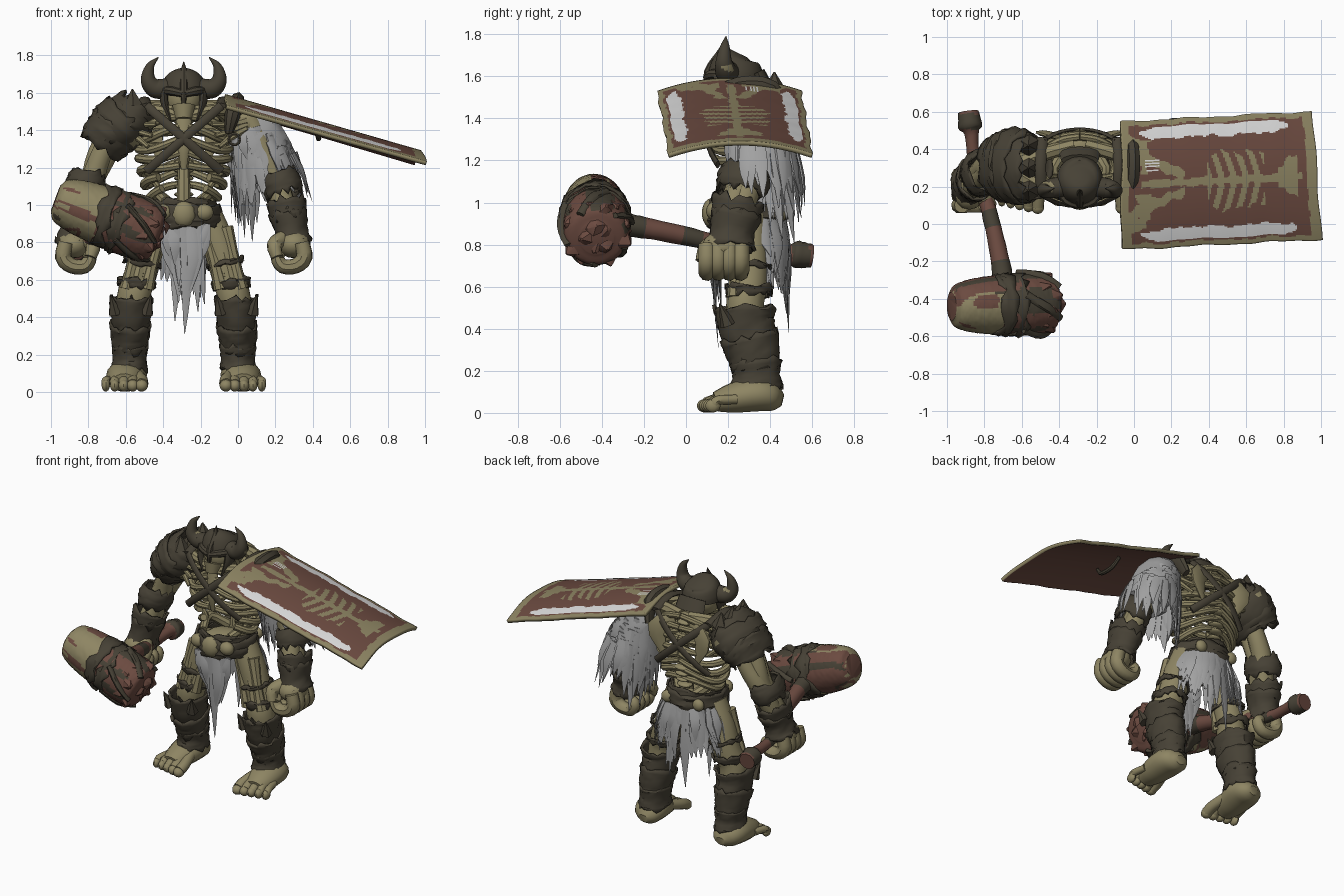
import bpy, bmesh, random
from math import sin, cos, pi, sqrt
from mathutils import Vector, Matrix

random.seed(4)
if "Cube" in bpy.data.objects:
    bpy.data.objects.remove(bpy.data.objects["Cube"])
CX, CY = -0.29, 0.3          # body axis
SIDES = ((-1, "right"), (1, "left"))


def material(name, rgb):
    m = bpy.data.materials.new(name)
    m.use_nodes = True
    m.diffuse_color = (*rgb, 1)
    m.node_tree.nodes["Principled BSDF"].inputs["Base Color"].default_value = (*rgb, 1)
    return m


BONE = material("old bone", (0.27, 0.235, 0.125))
DARK = material("dark leather", (0.062, 0.053, 0.036))
RED = material("red brown hide", (0.15, 0.07, 0.052))
FUR = material("grey fur", (0.36, 0.36, 0.36))
WHITE = material("white paint", (0.72, 0.72, 0.72))


def noise(c, f=1.0):
    x, y, z = c * f
    return sin(17 * x + 5 * sin(11 * z)) * sin(19 * y + 3 * z) + 0.5 * sin(31 * z + 13 * x - 9 * y)


def P(s, off, y, z, r):
    return (CX + s * off, y, z, r)


def spline(keys, n):
    k = [Vector(p) for p in keys]
    k = [k[0] * 2 - k[1]] + k + [k[-1] * 2 - k[-2]]
    out = []
    for a, b, c, d in zip(k, k[1:], k[2:], k[3:]):
        for i in range(n):
            t = i / n
            out.append((b * 2 + (c - a) * t + (a * 2 - b * 5 + c * 4 - d) * t ** 2
                        + (b * 3 - a - c * 3 + d) * t ** 3) / 2)
    return out + [k[-2]]


def sweep(bm, keys, seg=10, n=3, asp=(1, 1), ref=(0, 1, 0), jit=0.0, jag=0.0, cap=True):
    """Tube along keys (x, y, z, radius); asp flattens the section."""
    pts = spline(keys, n)
    pos = [p.xyz for p in pts]
    side, rings = Vector(ref), []
    for i, p in enumerate(pts):
        t = (pos[min(i + 1, len(pos) - 1)] - pos[max(i - 1, 0)]).normalized()
        side = (side - t * side.dot(t)).normalized()
        up, ring = t.cross(side), []
        end = i in (0, len(pts) - 1)
        for j in range(seg):
            a, r = 2 * pi * j / seg, max(p.w, 0.001) * (1 + random.uniform(-jit, jit))
            v = pos[i] + side * cos(a) * r * asp[0] + up * sin(a) * r * asp[1]
            ring.append(bm.verts.new(v + t * random.uniform(-jag, jag) * end))
        rings.append(ring)
    for a, b in zip(rings, rings[1:]):
        for j in range(seg):
            bm.faces.new((a[j], a[(j + 1) % seg], b[(j + 1) % seg], b[j]))
    if cap:
        bm.faces.new(rings[0][::-1])
        bm.faces.new(rings[-1])


def blob(bm, loc, size, seg=14):
    m = Matrix.Translation(loc[:3]) @ Matrix.Diagonal((*size, 1))
    bmesh.ops.create_uvsphere(bm, u_segments=seg, v_segments=9, radius=1, matrix=m)


def finish(name, bm, mats, solid=0, rule=None, angle=0.7):
    bmesh.ops.recalc_face_normals(bm, faces=bm.faces)
    for v in bm.verts:
        v.co.z = max(v.co.z, 0)
    for f in bm.faces:
        f.material_index = rule(f.calc_center_median()) if rule else 0
    me = bpy.data.meshes.new(name)
    bm.to_mesh(me)
    bm.free()
    ob = bpy.data.objects.new(name, me)
    bpy.context.collection.objects.link(ob)
    for m in mats:
        me.materials.append(m)
    if solid:
        mod = ob.modifiers.new("thickness", "SOLIDIFY")
        mod.thickness = solid
    bpy.ops.object.select_all(action="DESELECT")
    ob.select_set(True)
    bpy.context.view_layer.objects.active = ob
    bpy.ops.object.shade_smooth_by_angle(angle=angle)
    return ob


def cuffs(name, bands, asp, jag=0.015, rule=None):
    """Overlapping flared leather bands, each given by a short path."""
    bm = bmesh.new()
    for keys in bands:
        sweep(bm, keys, 24, 4, asp, jit=0.05, jag=jag, cap=False)
    return finish(name, bm, [DARK, BONE], 0.014, rule)


patchy = lambda c: int(noise(c) > 1.15)

# Limbs, armour bands, hands and feet, mirrored about the body axis
for s, tag in SIDES:
    bm = bmesh.new()
    sweep(bm, [P(s, .13, .3, .93, .085), P(s, .19, .3, .78, .09), P(s, .235, .3, .62, .088),
               P(s, .27, .28, .5, .09), P(s, .28, .32, .3, .075), P(s, .29, .36, .08, .075)], 14)
    for d in (-.05, .01, .055):
        sweep(bm, [P(s, .17 + d, .26, .88, .04), P(s, .215 + d, .24, .7, .03), P(s, .25 + d, .235, .55, .04)], 8)
    finish(tag + "_leg", bm, [BONE])

    bm = bmesh.new()
    sweep(bm, [P(s, .295, .46, .06, .03), P(s, .295, .42, .07, .068), P(s, .305, .34, .09, .088),
               P(s, .315, .22, .07, .075), P(s, .32, .14, .052, .05)], 14, asp=(1.25, .95), ref=(1, 0, 0))
    for k in range(5):
        r, x = .035 - .003 * k, .225 + .048 * k
        sweep(bm, [P(s, .245 + .038 * k, .24, .085 - .005 * k, r), P(s, x, .15, .06, r),
                   P(s, x, .095 + .01 * k, .04, r)], 9)
        blob(bm, P(s, x, .088 + .01 * k, .034, 0), (r, .036, .032), 10)
    finish(tag + "_foot", bm, [BONE])

    cuffs(tag + "_greave", [
        [P(s, .28, .28, .5, .12), P(s, .283, .285, .43, .108), P(s, .285, .31, .34, .1)],
        [P(s, .285, .3, .36, .113), P(s, .288, .32, .28, .1), P(s, .288, .33, .22, .092)],
        [P(s, .288, .33, .25, .1), P(s, .288, .335, .18, .09), P(s, .29, .335, .12, .1)]], (1.25, 1), .02)
    cuffs(tag + "_thigh_bands", [
        [P(s, .25, .3, .6, .11), P(s, .255, .3, .56, .102)],
        [P(s, .22, .3, .7, .104), P(s, .225, .3, .68, .104)]], (1.05, 1))
    bm = bmesh.new()
    for d in (-.08, 0, .085):
        sweep(bm, [P(s, .28 + d, .2, .42, .04), P(s, .28 + d * 1.3, .16, .52, .003)], 6, 2)
    finish(tag + "_knee_spikes", bm, [DARK])

    bm = bmesh.new()
    blob(bm, P(s, .33, .3, 1.44, 0), (.09, .1, .09))
    for dy, dx in ((-.04, .02), (.045, -.01), (0, .04)):
        sweep(bm, [P(s, .33 + dx, .3 + dy, 1.46, .055), P(s, .42 + dx, .3 + dy, 1.27, .058),
                   P(s, .49, .29 + dy / 2, 1.13, .065), P(s, .55, .23 + dy / 2, .95, .062),
                   P(s, .57, .2, .82, .06)], 10)
    finish(tag + "_arm", bm, [BONE])
    cuffs(tag + "_bracer", [
        [P(s, .505, .29, 1.17, .092), P(s, .525, .275, 1.11, .108), P(s, .54, .26, 1.05, .098)],
        [P(s, .55, .25, 1.01, .108), P(s, .565, .23, .92, .095)],
        [P(s, .56, .24, .95, .105), P(s, .575, .22, .86, .088), P(s, .59, .21, .79, .102)]], (1.18, 1), .024)

    bm = bmesh.new()
    blob(bm, P(s, .59, .18, .79, 0), (.09, .105, .075))
    for k in range(4):
        y = .1 + .053 * k
        sweep(bm, [P(s, .63, y, .8, .042), P(s, .645, y, .72, .044), P(s, .6, y, .675, .042),
                   P(s, .53, y, .672, .04), P(s, .5, y, .72, .036), P(s, .525, y, .75, .028)], 9)
    sweep(bm, [P(s, .53, .16, .82, .045), P(s, .485, .1, .785, .042), P(s, .5, .075, .72, .032)], 9)
    finish(tag + "_hand", bm, [BONE])

    # Horns
    bm = bmesh.new()
    sweep(bm, [P(s, .09, .2, 1.62, .056), P(s, .155, .19, 1.625, .052), P(s, .19, .18, 1.67, .04),
               P(s, .18, .185, 1.74, .023), P(s, .135, .19, 1.79, .002)], 18, 8)
    finish(tag + "_horn", bm, [DARK, BONE], rule=lambda c: int(noise(c, 1.6) > .9 and c.z < 1.68))


# Ribcage
def chest(z):
    t = (z - 1.33) / .36
    return .245 * sqrt(max(.1, 1 - t * t)), .18 * sqrt(max(.15, 1 - t * t))


bm = bmesh.new()
for s, tag in SIDES:
    for i in range(8):
        z = 1.09 + .06 * i
        rx, ry = chest(z)
        stop = pi * (.78 if i < 2 else .97)
        sweep(bm, [P(s, rx * sin(a), CY + .01 + ry * cos(a), z + .02 - .055 * sin(a) + .015 * sin(a * 3 + i),
                     .019 + .005 * sin(a)) for a in [stop * k / 8 for k in range(9)]], 8, 2, ref=(0, 0, 1))
    sweep(bm, [P(s, .01, .16, 1.47, .03), P(s, .15, .17, 1.51, .03), P(s, .33, .27, 1.5, .045)], 8)
    sweep(bm, [P(s, .06, .45, 1.5, .02), P(s, .17, .48, 1.42, .06), P(s, .13, .48, 1.26, .015)],
          10, asp=(.3, 1.2))
    sweep(bm, [P(s, .03, .42, 1.52, .04), P(s, .18, .38, 1.52, .04), P(s, .33, .32, 1.48, .05)], 8)
    sweep(bm, [P(s, .05, .4, .98, .035), P(s, .14, .3, 1.06, .028), P(s, .1, .18, 1.02, .025)], 8)
    sweep(bm, [P(s, .15, .27, 1.0, .025), P(s, .13, .25, 1.08, .018), P(s, .19, .26, 1.16, .015)], 8)
    # Sinews from shoulder to chest and back
    for y, q in ((.15, .22), (.45, .38)):
        for k in range(3):
            sweep(bm, [P(s, .33, q, 1.45 - .02 * k, .026), P(s, .25, (y + q) / 2, 1.43 - .035 * k, .018),
                       P(s, .15 + .02 * k, y, 1.43 - .06 * k, .012)], 7, 2)
finish("ribs_and_shoulder_bones", bm, [BONE])

bm = bmesh.new()
sweep(bm, [P(1, 0, .38, .9, .04), P(1, 0, .4, 1.1, .035), P(1, 0, .45, 1.35, .03), P(1, 0, .34, 1.6, .04)], 8)
for k in range(14):
    blob(bm, P(1, 0, .4 + .06 * sin(pi * k / 14), .97 + .043 * k, 0), (.055, .04, .017), 10)
sweep(bm, [P(1, 0, .14, 1.47, .035), P(1, 0, .12, 1.32, .028), P(1, 0, .14, 1.19, .012)], 8, asp=(.5, 1.2))
blob(bm, P(1, 0, .3, .92, 0), (.17, .13, .08))
finish("spine_and_pelvis", bm, [BONE])

# Crossed straps around the chest
bm = bmesh.new()
for s, tag in SIDES:
    for face in (-1, 1):
        path = []
        for k in range(7):
            d, z = -.2 + .4 * k / 6, 1.18 + .35 * k / 6
            path.append(P(s, d, CY + face * .205 * sqrt(1 - (d / .29) ** 2), z, .024))
        sweep(bm, path, 8, 2, asp=(.45, 1))
    sweep(bm, [P(s, .2, .15, 1.53, .03), P(s, .21, .3, 1.565, .03), P(s, .2, .46, 1.53, .03)], 8,
          asp=(1, .5), ref=(1, 0, 0))
finish("chest_straps", bm, [DARK])

# Belt with bone studs
cuffs("belt", [[P(1, 0, .29, .87, .185), P(1, 0, .29, .93, .2), P(1, 0, .29, 1.0, .192)],
               [P(1, 0, .29, .98, .18), P(1, 0, .29, 1.03, .175)]], (.98, 1))
bm = bmesh.new()
blob(bm, P(1, 0, .12, .95, 0), (.065, .045, .07))
for s, tag in SIDES:
    blob(bm, P(s, .11, .135, .96, 0), (.05, .04, .045))
    blob(bm, P(s, .12, .45, .95, 0), (.04, .03, .04))
finish("belt_studs", bm, [BONE])


# Fur: blades hanging from root points, each tapering to a tip
def strand(bm, root, tip, w, ref):
    mid = Vector(root).lerp(Vector(tip), .5) + Vector((random.uniform(-.02, .02), random.uniform(-.015, .015), 0))
    sweep(bm, [(*root, w * .8), (*mid, w), (*tip, .002)], 5, 3, (1, .25), ref, .12)


bm = bmesh.new()
for k in range(30):
    d = random.uniform(-.12, .12)
    drop = random.uniform(.35, .62) * (1 - abs(d) / .19)
    strand(bm, (CX + d, .12 + d * d, .9), (CX + d * .55, .13 + random.uniform(0, .04), .9 - drop), .032, (1, 0, 0))
finish("front_loincloth", bm, [FUR])
bm = bmesh.new()
for k in range(64):
    a = random.uniform(-.06, 1.06) * pi
    c, q = cos(a), sin(a)
    drop = random.uniform(.16, .32) + .32 * max(0, q) ** 6 * random.random()
    strand(bm, (CX + .19 * c, CY + .17 * q, .93), (CX + .27 * c, CY + .05 + .14 * q, .91 - drop), .034, (-q, c, 0))
finish("back_fur_skirt", bm, [FUR])
bm = bmesh.new()
sweep(bm, [(.0, .32, 1.5, .07), (.06, .33, 1.42, .13), (.15, .35, 1.26, .145), (.2, .36, 1.16, .12)], 14, jit=.1)
for k in range(110):
    a, h = random.uniform(0, 2 * pi), random.random()
    c, q = cos(a), sin(a)
    r = .11 + .045 * h
    root = (.05 + .11 * h + r * c, .33 + .03 * h + r * q * 1.1, 1.45 - .2 * h + .03 * c)
    drop = random.uniform(.16, .27) + .08 * (q > 0) + .1 * (c < -.5)
    strand(bm, root, (root[0] + .05 + .035 * c, root[1] + .02 + .02 * q, root[2] - drop), .03, (-q, c, 0))
finish("left_shoulder_fur", bm, [FUR])

# Layered plates on the right shoulder
cuffs("right_shoulder_guard", [
    [(-.53, .3, 1.52, .13), (-.58, .3, 1.47, .15), (-.63, .3, 1.42, .14)],
    [(-.58, .3, 1.49, .155), (-.64, .31, 1.42, .165), (-.7, .31, 1.36, .14)],
    [(-.65, .31, 1.42, .16), (-.7, .31, 1.36, .15), (-.74, .31, 1.31, .13)]], (1.25, .95), .025, patchy)
bm = bmesh.new()
for y in (.18, .3, .42):
    sweep(bm, [(-.56, y, 1.53, .06), (-.565, y, 1.62, .004)], 6, 1)
finish("shoulder_guard_points", bm, [DARK])

# Left shoulder harness holding the shield
bm = bmesh.new()
sweep(bm, [(-.05, .16, 1.38, .03), (-.03, .17, 1.48, .06), (-.01, .26, 1.54, .06), (-.01, .4, 1.53, .055),
           (-.04, .46, 1.42, .03)], 8, asp=(.7, 1), ref=(1, 0, 0))
sweep(bm, [(-.02 + .03 * cos(a), .13, 1.35 + .03 * sin(a), .009) for a in [k * pi / 5 for k in range(11)]], 6, 1)
finish("shield_harness", bm, [DARK])
bm = bmesh.new()
sweep(bm, [(.42, .15, 1.41, .012), (.43, .2, 1.36, .014), (.43, .3, 1.36, .014), (.42, .36, 1.41, .012)], 8, ref=(1, 0, 0))
finish("shield_grip", bm, [DARK])

# Skull and helmet
bm = bmesh.new()
blob(bm, P(1, 0, .21, 1.57, 0), (.1, .1, .11))
sweep(bm, [P(1, 0, .15, 1.53, .065), P(1, 0, .135, 1.46, .045)], 10)
finish("skull", bm, [BONE])
bm = bmesh.new()
sweep(bm, [P(1, 0, .235, 1.585, .125), P(1, 0, .235, 1.63, .122), P(1, 0, .24, 1.685, .098),
           P(1, 0, .25, 1.71, .045)], 20, asp=(1.05, 1))
for s, tag in SIDES:
    sweep(bm, [P(s, .105, .19, 1.61, .055), P(s, .1, .165, 1.53, .045), P(s, .07, .135, 1.45, .012)], 8, asp=(1, .45))
    sweep(bm, [P(s, .005, .1, 1.595, .02), P(s, .07, .125, 1.61, .024), P(s, .12, .2, 1.61, .022)], 8)
sweep(bm, [P(1, 0, .1, 1.53, .01), P(1, 0, .105, 1.62, .02), P(1, 0, .16, 1.7, .022), P(1, 0, .18, 1.765, .002)], 8)
sweep(bm, [P(1, 0, .34, 1.62, .1), P(1, 0, .38, 1.54, .11)], 12, 2, asp=(.35, 1))
finish("helmet", bm, [DARK])

# Curved shield: grid surface painted by rule on its length u and width v
bm = bmesh.new()
NU, NV = 130, 90
grid, paint = [], []
for i in range(NU + 1):
    u = i / NU
    row = []
    for j in range(NV + 1):
        v = 2 * j / NV - 1
        wob = .004 * sin(17 * u + 2 * v) + .002 * sin(41 * u)
        row.append(bm.verts.new((-.065 + 1.045 * u - .025 * u * v + .005 * sin(5 * v) * abs(2 * u - 1),
                                 .205 + .055 * u + v * (.343 + wob), 1.592 - .3 * u - .06 * v * v)))
    grid.append(row)


def shield_paint(u, v):
    n = .5 * sin(40 * u + 7 * v) * sin(13 * v + 9 * u) + .25 * sin(90 * u)
    w, slant = abs(v), (u + .1 * v * v + .05 * abs(v)) % .062
    ends = min(1, (u - .1) / .1, (.87 - u) / .08) + .4 * n
    if ends > 0 and abs(w - .8 + .02 * n) < .095 * ends ** .4:
        return 0
    if abs(u - .16 - .02 * n) < .035 and abs(v - .3) < .1 and sin(160 * v) > 0:
        return 0
    edge = w > .92 + .03 * n or u < .045 + .02 * n or u > .95 + .015 * n
    lobe = u < .13 and abs(w - .62) < .25 * (1 - u / .13) + .05 * n
    spine = w < .06 + .03 * n and .1 < u < .92
    ribs = .44 < u < .73 and w < .46 - .4 * abs(u - .56) + .08 * n and slant < .031
    hips = .04 < u < .32 and abs(w - .52 + 1.2 * u) < .08 + .07 * n
    arms = abs(u - .11 - .03 * n) < .025 and .15 < w < .7
    tail = .8 < u < .9 and w < .28 * (u - .74) / .12 + .1 * n
    return 1 if edge or lobe or spine or ribs or hips or arms or tail else 2


for i in range(NU):
    for j in range(NV):
        bm.faces.new((grid[i][j], grid[i + 1][j], grid[i + 1][j + 1], grid[i][j + 1]))
        paint.append(shield_paint((i + .5) / NU, (2 * j + 1) / NV - 1))
shield = finish("shield", bm, [WHITE, BONE, RED], .022)
for p in shield.data.polygons:
    p.material_index = paint[p.index]
shield.modifiers["thickness"].material_offset = 2

# War hammer: rough head, wrapped bands, torn end and handle
A, B = Vector((-.975, -.44, 1.035)), Vector((-.42, -.425, .83))


def head_paint(c):
    t, n = (c - A).dot(B - A) / (B - A).length_squared, noise(c, 1.1)
    if t < .42 and c.y < -.39 + .06 * n:
        return 1 if .45 < n < 1 else (2 if n < -1.05 else 0)
    if t > .97:
        return 1
    return 2 if n > .25 else (0 if n < -1.1 else 1)


bm = bmesh.new()
sweep(bm, [(*A.lerp(B, t), r) for t, r in ((0, .075), (.06, .12), (.25, .148), (.5, .16), (.75, .165), (.95, .145), (1, .08))],
      64, 14, jit=.01)
finish("hammer_head", bm, [BONE, RED, DARK], rule=head_paint, angle=.6)
cuffs("hammer_wraps", [[(*A.lerp(B, t), .163), (*A.lerp(B, t + .1), .173)] for t in (.42, .55)], (1, 1), .03)
bm = bmesh.new()
axis, out = (B - A).normalized(), Vector((0, 1, 0))
for k in range(5):
    d = Matrix.Rotation(k * 2 * pi / 5, 3, axis) @ out
    e = Matrix.Rotation(k * 2 * pi / 5 + .9, 3, axis) @ out
    sweep(bm, [(*(A.lerp(B, .62) + d * .165), .026), (*(A.lerp(B, .82) + (d + e).normalized() * .165), .028),
               (*(A.lerp(B, .97) + e * .14), .022)], 8, 3, asp=(.6, .9), ref=(.2, .3, 1), jit=.1)
finish("hammer_head_straps", bm, [DARK])
bm = bmesh.new()
for k in range(20):
    d = Matrix.Rotation(k * 2.4, 3, axis) @ out * (.135 if k < 14 else .06)
    p = A.lerp(B, .8 + .011 * k) + d
    sweep(bm, [(*p, .045), (*(p + d * .22 + axis * .025), .006)], 6, 1, ref=(1, .3, .2), jit=.2)
finish("hammer_splinters", bm, [RED])
bm = bmesh.new()
sweep(bm, [(-.885, .6, .745, .055), (-.875, .52, .755, .063), (-.868, .47, .76, .036), (-.845, .27, .765, .035),
           (-.775, .07, .825, .042), (-.715, -.2, .88, .05), (-.7, -.32, .9, .06)], 12, 6, ref=(1, 0, 0), jit=.04)
finish("hammer_handle", bm, [RED, DARK], rule=lambda c: int(sin(24 * c.y + 1) > .55))
